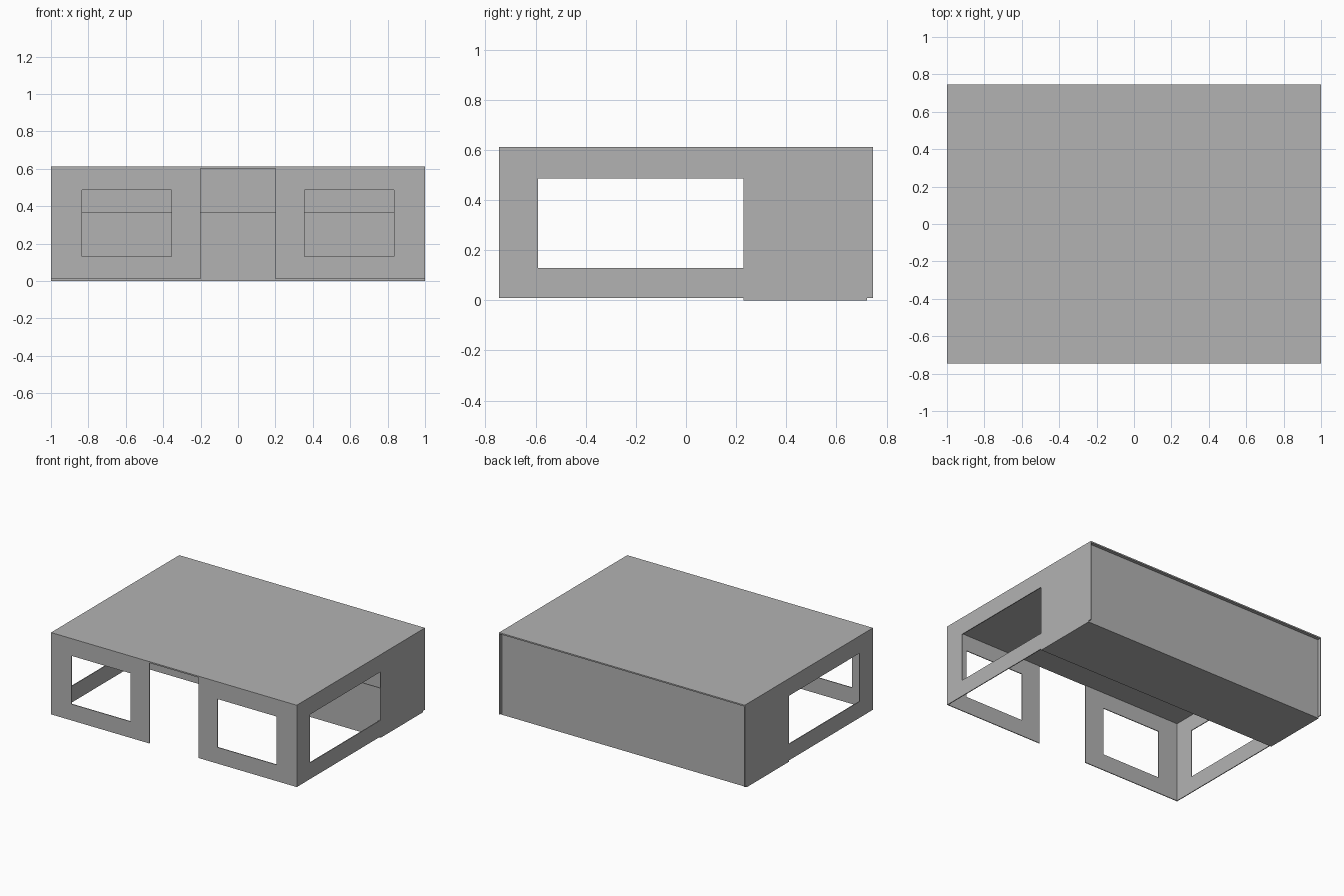
import bpy
import bmesh
from mathutils import Vector

if "Cube" in bpy.data.objects:
    bpy.data.objects.remove(bpy.data.objects["Cube"], do_unlink=True)

grey = bpy.data.materials.new("plain grey")
grey.use_nodes = True
colour = (0.45, 0.45, 0.45, 1)
grey.diffuse_color = colour
grey.node_tree.nodes["Principled BSDF"].inputs["Base Color"].default_value = colour

AXES = {"x": (Vector((0, 1, 0)), Vector((0, 0, 1)), Vector((1, 0, 0))),
        "y": (Vector((1, 0, 0)), Vector((0, 0, 1)), Vector((0, 1, 0))),
        "z": (Vector((1, 0, 0)), Vector((0, 1, 0)), Vector((0, 0, 1)))}


def panel(name, axis, level, thick, us, vs, holes=()):
    """Flat panel across an axis, cut into cells; cells in holes stay open."""
    u_dir, v_dir, normal = AXES[axis]
    bm = bmesh.new()
    grid = [[bm.verts.new(u_dir * u + v_dir * v + normal * level) for v in vs] for u in us]
    for i in range(len(us) - 1):
        for j in range(len(vs) - 1):
            if (i, j) not in holes:
                bm.faces.new((grid[i][j], grid[i + 1][j], grid[i + 1][j + 1], grid[i][j + 1]))
    grown = bmesh.ops.extrude_face_region(bm, geom=bm.faces[:])["geom"]
    moved = [g for g in grown if isinstance(g, bmesh.types.BMVert)]
    bmesh.ops.translate(bm, verts=moved, vec=normal * thick)
    bmesh.ops.recalc_face_normals(bm, faces=bm.faces[:])
    mesh = bpy.data.meshes.new(name)
    bm.to_mesh(mesh)
    bm.free()
    mesh.materials.append(grey)
    obj = bpy.data.objects.new(name, mesh)
    bpy.context.collection.objects.link(obj)
    return obj


W, D = 1.0, 0.745            # half width and half depth
BASE, EAVES, TOP = 0.01, 0.602, 0.612
SILL, HEAD = 0.13, 0.485     # window heights
BAR, BACK = 0.23, 0.715      # counter and back wall positions
T = 0.006

# Roof slab over everything
panel("roof", "z", EAVES, TOP - EAVES, [-W, W], [-D, D])

# Side walls with one long window, reaching just past the back wall
heights = [BASE, SILL, HEAD, EAVES]
for side, sign in (("left", 1), ("right", -1)):
    panel(side + "_wall", "x", sign * W, -sign * T, [-D, -0.59, BAR, D], heights, {(1, 1)})

# Front walls either side of the open doorway, each with a window
for side, sign in (("left", 1), ("right", -1)):
    panel(side + "_front_wall", "y", -D, T,
          [sign * x for x in (0.2, 0.355, 0.835, W - T)], heights, {(1, 1)})

# Back room: floor, recessed back wall and low counter wall
panel("back_floor", "z", 0, BASE, [-W, W], [BAR, BACK + T])
panel("back_wall", "y", BACK, T, [-W + T, W - T], [BASE, EAVES])
panel("counter_wall", "y", BAR, T, [-W + T, W - T], [BASE, 0.365])
